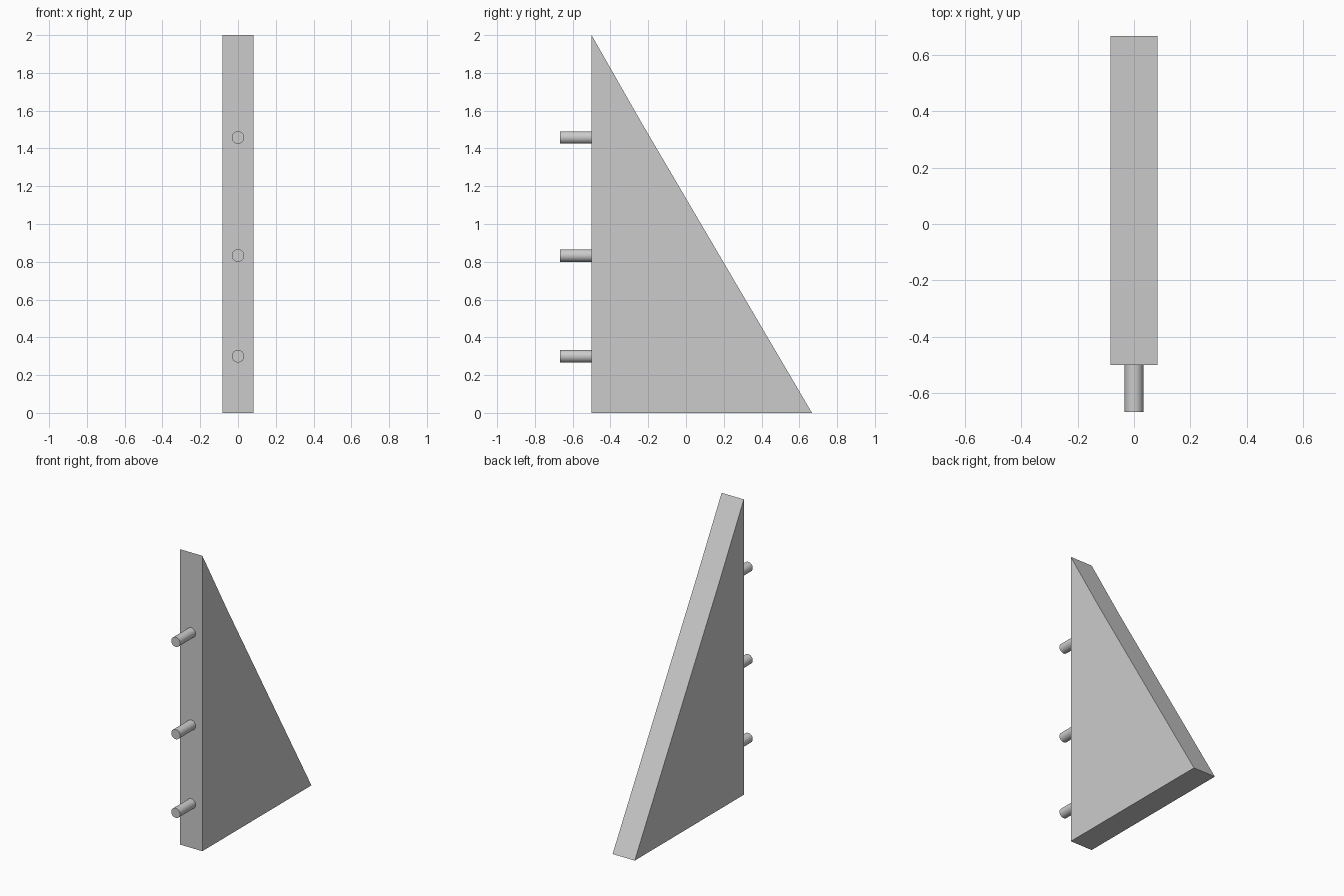
import bpy, bmesh
from math import radians

if "Cube" in bpy.data.objects:
    bpy.data.objects.remove(bpy.data.objects["Cube"])

HALF_WIDTH = 0.083
FRONT = -0.5

# Wedge panel: side profile (y, z) extruded across x
profile = [(FRONT, 0), (0.667, 0), (-0.23, 1.527), (FRONT, 2)]
bm = bmesh.new()
face = bm.faces.new([bm.verts.new((-HALF_WIDTH, y, z)) for y, z in profile])
result = bmesh.ops.extrude_face_region(bm, geom=[face])
moved = [v for v in result["geom"] if isinstance(v, bmesh.types.BMVert)]
bmesh.ops.translate(bm, verts=moved, vec=(2 * HALF_WIDTH, 0, 0))
bmesh.ops.recalc_face_normals(bm, faces=bm.faces)
mesh = bpy.data.meshes.new("wedge_panel")
bm.to_mesh(mesh)
bm.free()
bpy.context.collection.objects.link(bpy.data.objects.new("wedge_panel", mesh))


# Round pegs along the upright front edge
def add_peg(name, z):
    y_tip, y_root = -0.667, FRONT + 0.002
    bpy.ops.mesh.primitive_cylinder_add(
        vertices=32, radius=0.033, depth=y_root - y_tip,
        location=(0, (y_tip + y_root) / 2, z), rotation=(radians(90), 0, 0))
    peg = bpy.context.object
    peg.name = name
    bpy.ops.object.shade_smooth_by_angle(angle=radians(30))


for name, z in (("lower_peg", 0.30), ("middle_peg", 0.833), ("upper_peg", 1.458)):
    add_peg(name, z)
